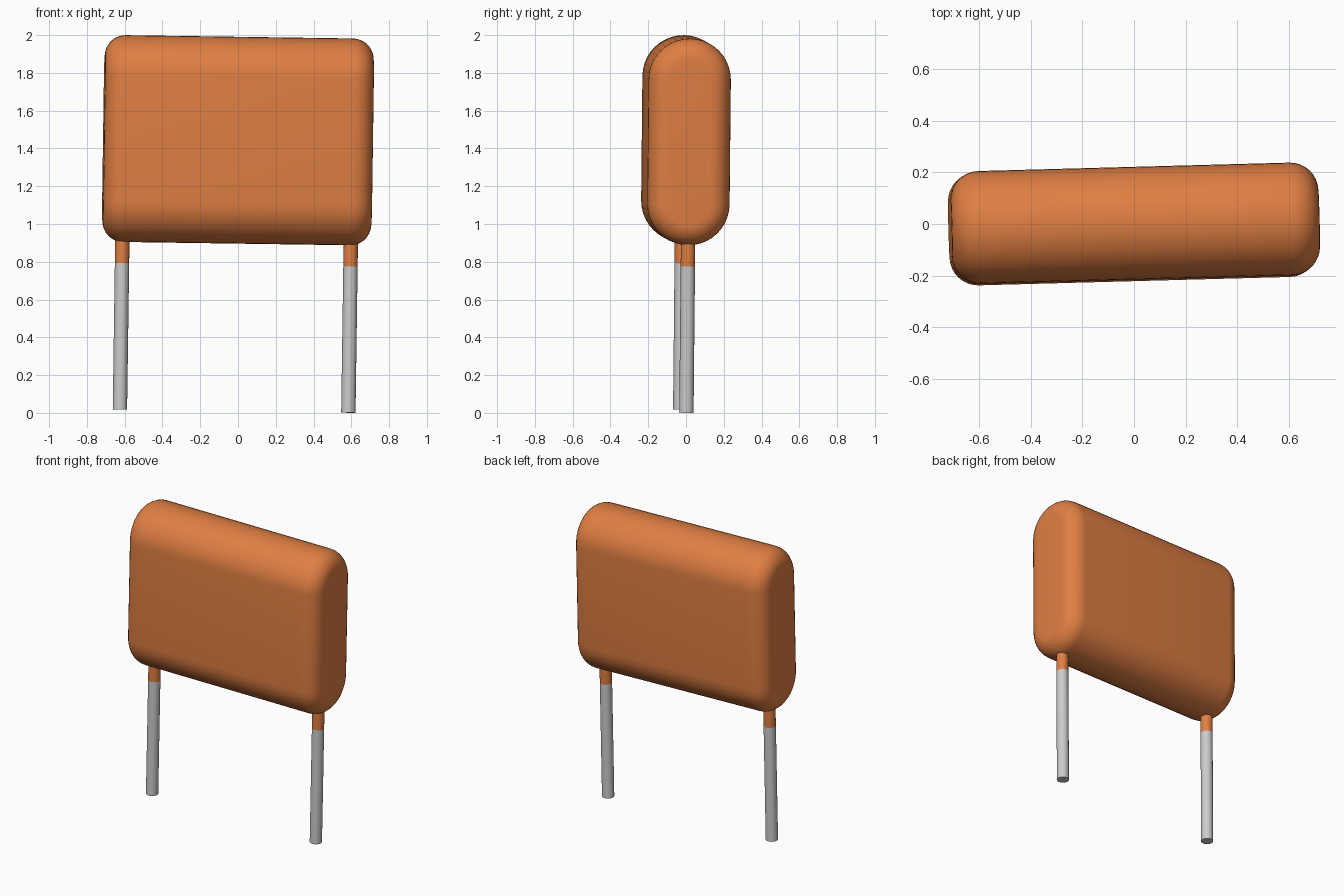
import bpy, bmesh, math
from mathutils import Matrix, Euler, Vector

if "Cube" in bpy.data.objects:
    bpy.data.objects.remove(bpy.data.objects["Cube"])

# The whole part stands slightly askew
POSE = Matrix.Translation((0, 0, 1.4435)) @ Euler((-0.0095, 0.0145, 0.027)).to_matrix().to_4x4()

LENGTH, THICK, HEIGHT, FILLET = 1.424, 0.436, 1.095, 0.11
LEAD_X, LEAD_R = 0.605, 0.038

orange = bpy.data.materials.new("orange_coating")
orange.diffuse_color = (0.74, 0.21, 0.055, 1)
orange.use_nodes = True
orange.node_tree.nodes["Principled BSDF"].inputs["Base Color"].default_value = orange.diffuse_color


def finish(name, bm, material=None):
    bmesh.ops.recalc_face_normals(bm, faces=bm.faces)
    mesh = bpy.data.meshes.new(name)
    bm.to_mesh(mesh)
    bm.free()
    obj = bpy.data.objects.new(name, mesh)
    bpy.context.collection.objects.link(obj)
    obj.matrix_world = POSE
    if material:
        mesh.materials.append(material)
    bpy.ops.object.select_all(action='DESELECT')
    obj.select_set(True)
    bpy.context.view_layer.objects.active = obj
    bpy.ops.object.shade_smooth_by_angle(angle=math.radians(35))
    return obj


def stadium(bm, x, inset, steps=20):
    """Ring of vertices: upright slot outline shrunk by inset."""
    r, straight = THICK / 2 - inset, (HEIGHT - THICK) / 2
    ring = []
    for side in (1, -1):
        for i in range(steps + 1):
            a = math.pi * i / steps
            ring.append(bm.verts.new((x, side * r * math.cos(a),
                                      side * (straight + r * math.sin(a)))))
    return ring


def rod(name, x, z0, z1, radius, material=None):
    bm = bmesh.new()
    bmesh.ops.create_cone(bm, cap_ends=True, segments=20, radius1=radius, radius2=radius,
                          depth=z1 - z0, matrix=Matrix.Translation((x, 0, (z0 + z1) / 2)))
    return finish(name, bm, material)


# Body: slot-shaped section along x with rounded end edges
bm = bmesh.new()
angles = [math.pi / 2 * i / 8 for i in range(9)]
end = [(LENGTH / 2 - FILLET + FILLET * math.sin(a), FILLET * (1 - math.cos(a))) for a in angles]
stations = [(-x, d) for x, d in reversed(end)] + end
rings = [stadium(bm, x, d) for x, d in stations]
for a, b in zip(rings, rings[1:]):
    n = len(a)
    for i in range(n):
        bm.faces.new((a[i], a[(i + 1) % n], b[(i + 1) % n], b[i]))
bm.faces.new(rings[0])
bm.faces.new(rings[-1])
finish("capacitor_body", bm, orange)

# Leads with coated collars
for side, s in (("left", -1), ("right", 1)):
    rod(side + "_lead", s * LEAD_X, -1.434, -0.66, LEAD_R)
    rod(side + "_collar", s * LEAD_X, -0.66, -0.48, LEAD_R, orange)
